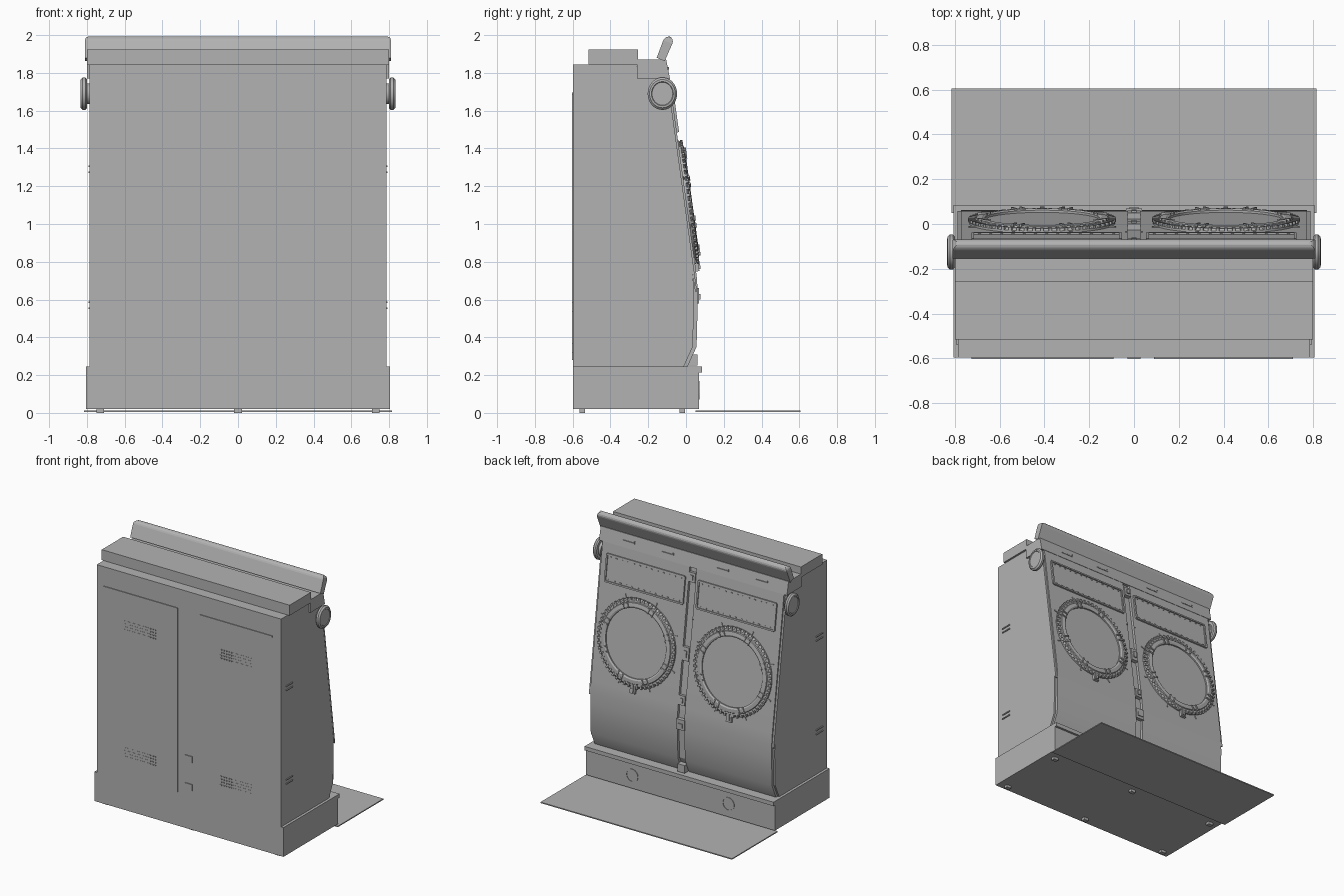
import bpy, bmesh
from math import pi, sin, cos, atan2
from mathutils import Matrix, Vector

if "Cube" in bpy.data.objects:
    bpy.data.objects.remove(bpy.data.objects["Cube"], do_unlink=True)

GREY = (0.45, 0.45, 0.45, 1)
mat = bpy.data.materials.new("plain grey")
mat.use_nodes = True
mat.diffuse_color = GREY
mat.node_tree.nodes["Principled BSDF"].inputs["Base Color"].default_value = GREY


def finish(name, bm, matrix=Matrix(), smooth=False):
    bmesh.ops.recalc_face_normals(bm, faces=bm.faces[:])
    me = bpy.data.meshes.new(name)
    bm.to_mesh(me)
    bm.free()
    me.materials.append(mat)
    ob = bpy.data.objects.new(name, me)
    ob.matrix_world = matrix
    bpy.context.collection.objects.link(ob)
    if smooth:
        bpy.ops.object.select_all(action='DESELECT')
        ob.select_set(True)
        bpy.context.view_layer.objects.active = ob
        bpy.ops.object.shade_smooth_by_angle(angle=pi / 6)
    return ob


def add_box(bm, lo, hi, matrix=Matrix()):
    size = Vector(hi) - Vector(lo)
    mid = (Vector(hi) + Vector(lo)) / 2
    bmesh.ops.create_cube(bm, size=1, matrix=matrix @ Matrix.Translation(mid) @ Matrix.Diagonal((*size, 1)))


def boxes(name, spans, matrix=Matrix()):
    bm = bmesh.new()
    for lo, hi in spans:
        add_box(bm, lo, hi)
    return finish(name, bm, matrix)


def extrude_x(name, profile, x0, x1, smooth=False):
    """Side outline of (y, z) points swept from x0 to x1."""
    bm = bmesh.new()
    face = bm.faces.new([bm.verts.new((x0, y, z)) for y, z in profile])
    out = bmesh.ops.extrude_face_region(bm, geom=[face])["geom"]
    bmesh.ops.translate(bm, vec=(x1 - x0, 0, 0), verts=[v for v in out if isinstance(v, bmesh.types.BMVert)])
    return finish(name, bm, smooth=smooth)


def lathe(name, profile, matrix, steps=64):
    """Outline of (radius, height) points turned about local z."""
    bm = bmesh.new()
    vs = [bm.verts.new((r, 0, h)) for r, h in profile]
    es = [bm.edges.new(p) for p in zip(vs, vs[1:])]
    bmesh.ops.spin(bm, geom=vs + es, axis=(0, 0, 1), cent=(0, 0, 0), angle=2 * pi, steps=steps)
    bmesh.ops.remove_doubles(bm, verts=bm.verts[:], dist=1e-5)
    return finish(name, bm, matrix, smooth=True)


# Sloped panel line and a local frame on it: x across, y up the slope, z outward
TOP, LOW = (-0.088, 1.77), (0.052, 0.76)
SLOPE = (LOW[0] - TOP[0]) / (TOP[1] - LOW[1])


def on_panel(x, z):
    a = atan2(SLOPE, 1)
    up, out = Vector((0, -sin(a), cos(a))), Vector((0, cos(a), sin(a)))
    rot = Matrix((up.cross(out), up, out)).transposed().to_4x4()
    return Matrix.Translation((x, LOW[0] - (z - LOW[1]) * SLOPE, z)) @ rot


# Plinth with front lip, feet and floor mat
boxes("plinth", [((-.805, -.597, .02), (.805, .068, .22)), ((-.805, -.597, .215), (.805, .085, .245))])
boxes("feet", [((x - .02, y - .015, 0), (x + .02, y + .015, .02)) for x in (-.73, 0, .73) for y in (-.55, -.02)])
boxes("floor_mat", [((-.815, .05, .004), (.815, .605, .012))])

# Cabinet shell and curved front panels
front = [TOP, LOW, (.057, .72), (.061, .66), (.062, .58), (.056, .35), (.008, .245)]
shell = [(-.597, .245), (-.597, 1.845), (-.262, 1.845), (-.25, 1.77)] + [(y - .02, z) for y, z in front]
extrude_x("cabinet_shell", shell, -.785, .785)
for side, label in ((1, "left"), (-1, "right")):
    extrude_x(label + "_front_panel", [(-.15, .245), (-.15, 1.77)] + front, side * .03, side * .772, True)

# Top box, light fascia and tilted header
boxes("top_box", [((-.8, -.515, 1.845), (.8, -.255, 1.925))])
extrude_x("fascia", [(-.26, 1.77), (-.26, 1.87), (-.105, 1.87), (-.085, 1.77)], -.8, .8)
boxes("fascia_slots", [((x - .05, -.1, 1.815), (x + .05, -.09, 1.822)) for x in (-.58, -.25, .22, .55)]
      + [((x - .05, -.1, 1.815), (x - .043, -.09, 1.832)) for x in (-.58, -.25, .22, .55)])
header = extrude_x("header", [(-.155, 1.88), (-.11, 2.0), (-.06, 1.983), (-.113, 1.862)], -.81, .81)
bm = bmesh.new()
bm.from_mesh(header.data)
corner = [e for e in bm.edges if all(abs(v.co.x) > .8 and v.co.z > 1.95 for v in e.verts)]
bmesh.ops.bevel(bm, geom=corner, offset=.03, segments=4, affect='EDGES', profile=.5)
bm.to_mesh(header.data)
bm.free()

# Speakers on the sides
for side, label in ((1, "left"), (-1, "right")):
    place = Matrix.Translation((side * .78, -.125, 1.69)) @ Matrix.Rotation(side * pi / 2, 4, 'Y')
    place = place @ Matrix.Diagonal((1.1, 1, 1, 1))
    lathe(label + "_speaker", [(0, 0), (.05, 0), (.05, .02), (.07, .02), (.078, .028), (.078, .042),
                               (.068, .053), (.058, .054), (.055, .05), (0, .05)], place, 40)

# Screens, dials and their fittings
for side, label in ((1, "left"), (-1, "right")):
    frame = on_panel(side * .39, 1.59)
    w, h, t = .33, .1, .012
    boxes(label + "_screen_frame",
          [((-w, s * h - t / 2, -.01), (w, s * h + t / 2, .012)) for s in (-1, 1)]
          + [((s * w - t / 2, -h, -.01), (s * w + t / 2, h, .012)) for s in (-1, 1)], frame)
    boxes(label + "_screen", [((-w, -h, -.01), (w, h, .004))], frame)
    boxes(label + "_screen_studs", [((x * .05 - .006, s * (h - .016) - .003, 0), (x * .05 + .006, s * (h - .016) + .003, .008))
                                    for x in range(-6, 7) for s in (-1, 1)], frame)

    dial = on_panel(side * .41, 1.115)
    lathe(label + "_dial_ring", [(.325, -.01), (.325, .01), (.312, .02), (.298, .02), (.294, .027),
                                 (.268, .03), (.256, .024), (.256, -.01)], dial)
    lathe(label + "_dial_face", [(.258, -.01), (.258, .014), (0, .014)], dial)
    bm = bmesh.new()
    for i in range(56):
        add_box(bm, (.3, -.007, .01), (.33, .007, .024), Matrix.Rotation(i * pi / 28, 4, 'Z'))
    finish(label + "_dial_teeth", bm, dial)
    bm = bmesh.new()
    for i in range(8):
        turn = Matrix.Rotation((i + .5) * pi / 4, 4, 'Z')
        for s in (-1, 1):
            add_box(bm, (.258, s * .02 - .005, .015), (.302, s * .02 + .005, .036), turn)
        add_box(bm, (.325, -.004, -.005), (.355, .004, .006), turn)
    finish(label + "_dial_lugs", bm, dial)
    boxes(label + "_dial_latch", [((-.022, -.37, -.005), (.022, -.31, .018)), ((-.01, -.36, .01), (.01, -.33, .026))], dial)

# Fittings down the centre channel
for name, z, h in (("upper_lock", 1.7, .035), ("middle_lock", 1.14, .05), ("coin_slot", .8, .035)):
    boxes(name, [((-.028, -h, -.03), (.028, h, .008)), ((-.012, -h / 2, 0), (.012, h / 2, .016))], on_panel(0, z))
boxes("coin_return", [((-.035, .03, .58), (.035, .07, .66)), ((-.02, .03, .6), (.02, .076, .63))])
boxes("channel_foot", [((-.03, 0, .25), (.03, .06, .31))])
boxes("channel_studs", [((-.035 * s - .004, -.004, 0), (-.035 * s + .004, .004, .006))
                        for s in (-1, 1)], on_panel(0, 1.4))

# Round covers on the plinth front
for x in (-.41, .41):
    lathe("plinth_cover", [(.05, -.01), (.05, .004), (.045, .004), (.045, .001), (0, .001)],
          Matrix.Translation((x, .068, .12)) @ Matrix.Rotation(-pi / 2, 4, 'X'), 32)

# Service door trims, vents and latches on the plain side
Y0, Y1 = -.603, -.59
boxes("door_trims", [((-.725, Y0, 1.685), (-.1, Y1, 1.697)), ((-.106, Y0, .28), (-.092, Y1, 1.697)),
                     ((.09, Y0, 1.685), (.71, Y1, 1.697))])
boxes("vents", [((x + i * .021 - .007, -.599, z + j * .022 - .004), (x + i * .021 + .007, Y1, z + j * .022 + .004))
                for x in (-.415, .4) for z in (.465, 1.44) for i in range(-6, 7) for j in (-1.5, -.5, .5, 1.5)])
boxes("door_latches", [((-.03, Y0, z - .025), (.03, Y1, z + .025)) for z in (.345, .56)])

# Slim hand slots and edge trims on the flanks
boxes("flank_slots", [((s * .788 - .004, -.54, z + d - .004), (s * .788 + .004, -.46, z + d + .004))
                      for s in (-1, 1) for z in (.57, 1.29) for d in (-.016, .016)])
boxes("flank_trims", [((s * .775 - .012, -.01, -.53), (s * .775 + .012, 0, .53)) for s in (-1, 1)],
      on_panel(0, 1.17) @ Matrix.Translation((0, 0, -.01)) @ Matrix.Rotation(pi / 2, 4, 'X'))
